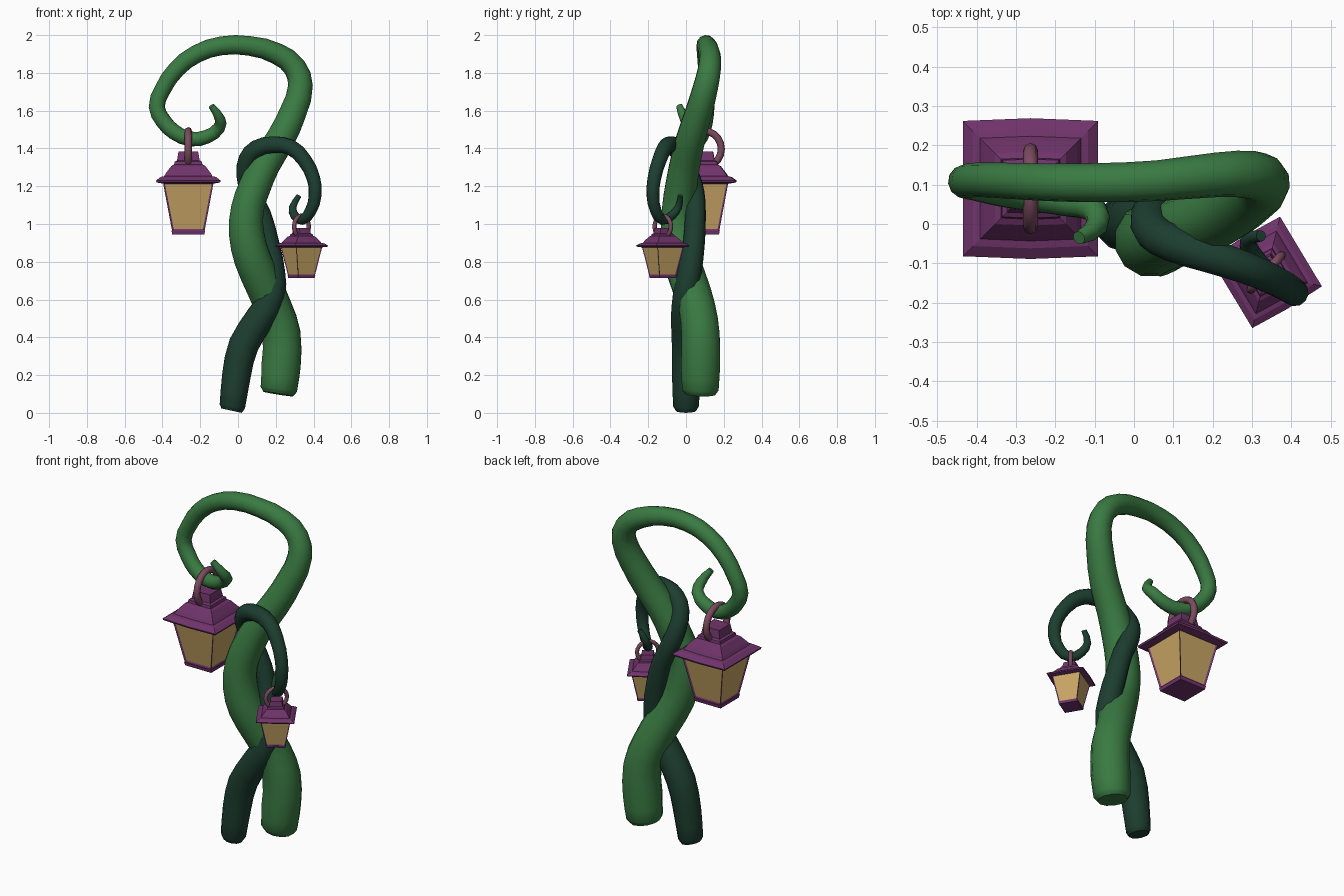
import bpy, bmesh
from math import radians
from mathutils import Matrix

if "Cube" in bpy.data.objects:
    bpy.data.objects.remove(bpy.data.objects["Cube"])


def material(name, rgb):
    m = bpy.data.materials.new(name)
    m.diffuse_color = (*rgb, 1)
    m.use_nodes = True
    m.node_tree.nodes["Principled BSDF"].inputs["Base Color"].default_value = m.diffuse_color
    return m


GREEN = material("light_green", (0.042, 0.195, 0.055))
DARK = material("dark_green", (0.012, 0.047, 0.03))
PURPLE = material("purple", (0.16, 0.034, 0.145))
RING = material("dusty_pink", (0.2, 0.07, 0.115))
GLASS = material("amber", (0.58, 0.38, 0.13))


def vine(name, points, mat):
    """Tapering tube through (x, y, z, radius) points."""
    cu = bpy.data.curves.new(name, 'CURVE')
    cu.dimensions = '3D'
    cu.bevel_depth = 1
    cu.bevel_resolution = 4
    cu.resolution_u = 2
    cu.use_fill_caps = True
    sp = cu.splines.new('BEZIER')
    sp.bezier_points.add(len(points) - 1)
    for bp, (x, y, z, r) in zip(sp.bezier_points, points):
        bp.co = (x, y, z)
        bp.radius = r
        bp.handle_left_type = bp.handle_right_type = 'AUTO'
    ob = bpy.data.objects.new(name, cu)
    bpy.context.collection.objects.link(ob)
    bpy.ops.object.select_all(action='DESELECT')
    ob.select_set(True)
    bpy.context.view_layer.objects.active = ob
    bpy.ops.object.convert(target='MESH')
    ob = bpy.context.object
    ob.data.materials.clear()
    ob.data.materials.append(mat)
    bpy.ops.object.shade_smooth_by_angle(angle=radians(50))


def stack(bm, profile, bulge=1.0):
    """Closed square tower from (half width, z) rings; returns side faces."""
    rings = []
    for h, z in profile:
        pts = [(-h, -h), (0, -h * bulge), (h, -h), (h, h), (0, h * bulge), (-h, h)]
        if bulge == 1.0:
            pts = [pts[i] for i in (0, 2, 3, 5)]
        rings.append([bm.verts.new((x, y, z)) for x, y in pts])
    sides = []
    for a, b in zip(rings, rings[1:]):
        n = len(a)
        for i in range(n):
            j = (i + 1) % n
            sides.append(bm.faces.new((a[i], a[j], b[j], b[i])))
    bm.faces.new(rings[0][::-1])
    bm.faces.new(rings[-1])
    bm.normal_update()
    return sides


def add_mesh(name, bm, mats, matrix):
    me = bpy.data.meshes.new(name)
    bm.to_mesh(me)
    bm.free()
    for m in mats:
        me.materials.append(m)
    ob = bpy.data.objects.new(name, me)
    ob.matrix_world = matrix
    bpy.context.collection.objects.link(ob)


def lantern(prefix, loc, scale, turn, ring_turn):
    base = Matrix.Translation(loc) @ Matrix.Rotation(radians(turn), 4, 'Z') @ Matrix.Scale(scale, 4)
    # stepped roof with wide eaves
    bm = bmesh.new()
    stack(bm, [(.13, .268), (.168, .275), (.172, .285), (.146, .304), (.128, .308), (.118, .325),
               (.09, .362), (.075, .37), (.072, .385), (.06, .392), (.052, .438)], 1.04)
    add_mesh(prefix + "_roof", bm, [PURPLE], base)
    # tapered frame with recessed panes and a base plate
    bm = bmesh.new()
    panes = stack(bm, [(.086, .018), (.134, .275)])
    bmesh.ops.inset_individual(bm, faces=panes, thickness=.013, depth=-.006)
    for f in panes:
        f.material_index = 1
    stack(bm, [(.085, 0), (.089, .02)])
    add_mesh(prefix + "_body", bm, [PURPLE, GLASS], base)
    # hanging ring
    bpy.ops.mesh.primitive_torus_add(major_radius=.097 * scale, minor_radius=.019 * scale,
                                     major_segments=20, minor_segments=8)
    ob = bpy.context.object
    ob.name = prefix + "_ring"
    ob.matrix_world = (Matrix.Translation((loc[0], loc[1], loc[2] + .452 * scale))
                       @ Matrix.Rotation(radians(ring_turn), 4, 'Z')
                       @ Matrix.Rotation(radians(90), 4, 'X'))
    ob.data.materials.append(RING)
    bpy.ops.object.shade_smooth_by_angle(angle=radians(50))


# thick light vine that rises and curls to the left
vine("main_vine", [
    (.212, .075, .10, .082), (.216, .076, .125, .1), (.228, .077, .25, .107), (.23, .077, .42, .104),
    (.19, .06, .55, .1), (.135, .02, .68, .1), (.075, -.025, .82, .1), (.045, -.04, .95, .096),
    (.05, -.04, 1.08, .09), (.09, -.025, 1.2, .087), (.145, -.005, 1.32, .083),
    (.225, .025, 1.45, .079), (.295, .07, 1.6, .073), (.33, .105, 1.73, .067),
    (.30, .125, 1.83, .061), (.21, .125, 1.9, .057), (.06, .11, 1.943, .052),
    (-.09, .105, 1.943, .05), (-.22, .106, 1.9, .048), (-.325, .11, 1.82, .046),
    (-.40, .112, 1.71, .044), (-.43, .108, 1.62, .043), (-.395, .1, 1.545, .043),
    (-.335, .085, 1.485, .042), (-.25, .07, 1.45, .04), (-.165, .055, 1.462, .037),
    (-.1, .035, 1.51, .033), (-.095, -.005, 1.555, .028), (-.14, -.035, 1.625, .017)], GREEN)

# thinner dark vine that twines behind and hooks over to the right
vine("twining_vine", [
    (-.035, 0, .012, .055), (-.03, 0, .035, .068), (-.008, .002, .2, .076), (.03, .005, .36, .08),
    (.115, -.002, .5, .078), (.18, 0, .62, .07), (.185, .02, .75, .064), (.16, .042, .9, .058),
    (.12, .05, 1.05, .055), (.065, .045, 1.17, .053), (.042, .02, 1.26, .051),
    (.05, -.02, 1.34, .049), (.1, -.05, 1.398, .048), (.19, -.08, 1.42, .045),
    (.28, -.11, 1.405, .042), (.35, -.14, 1.34, .039), (.4, -.168, 1.24, .036),
    (.408, -.175, 1.15, .034), (.385, -.16, 1.07, .031), (.34, -.125, 1.022, .027),
    (.3, -.075, 1.045, .024), (.29, -.04, 1.09, .02), (.323, -.03, 1.15, .014)], DARK)

# lanterns
lantern("large_lantern", (-.263, .09, .945), 1.0, 0, 90)
lantern("small_lantern", (.336, -.123, .715), .6, 31, 48)
